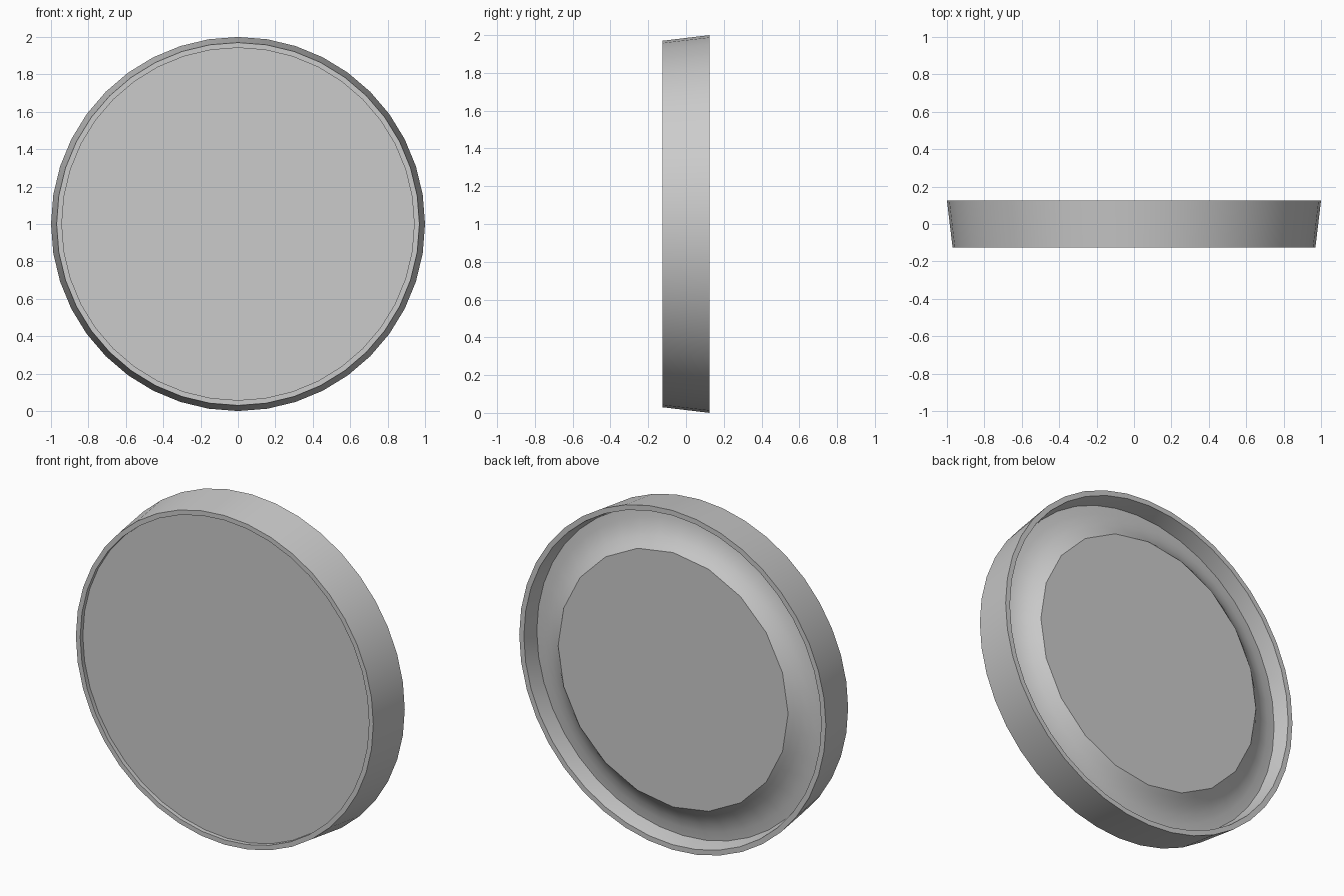
import bpy, bmesh, math

if "Cube" in bpy.data.objects:
    bpy.data.objects.remove(bpy.data.objects["Cube"])

N = 40          # sides of the round parts
CENTRE_Z = 1.0


def lathe(name, profile, closed=False, cap=False, coarse_last=False):
    """Spin (radius, y) points around the y axis through the disc centre."""
    bm = bmesh.new()
    rings = []
    for k, (r, y) in enumerate(profile):
        ring = []
        for i in range(N):
            a = 2 * math.pi * i / N
            rr = r
            # every second point sits on the chord: half as many sides
            if coarse_last and k == len(profile) - 1 and i % 2:
                rr = r * math.cos(2 * math.pi / N)
            ring.append(bm.verts.new((rr * math.sin(a), y, CENTRE_Z + rr * math.cos(a))))
        rings.append(ring)
    pairs = list(zip(rings, rings[1:]))
    if closed:
        pairs.append((rings[-1], rings[0]))
    for a, b in pairs:
        for i in range(N):
            j = (i + 1) % N
            bm.faces.new((a[i], a[j], b[j], b[i]))
    if cap:
        bm.faces.new(rings[-1])
    bmesh.ops.recalc_face_normals(bm, faces=bm.faces)
    mesh = bpy.data.meshes.new(name)
    bm.to_mesh(mesh)
    bm.free()
    ob = bpy.data.objects.new(name, mesh)
    bpy.context.collection.objects.link(ob)
    return ob


def face_towards(ob, sign):
    """Make an open shell's normals point to the front (-1) or back (+1)."""
    if ob.data.polygons[-1].normal.y * sign < 0:
        ob.data.flip_normals()


# Tapered housing ring with a front lip and an open back
housing = lathe("housing_ring", [
    (0.97, -0.125), (1.0, 0.125), (0.97, 0.125),
    (0.952, 0.03), (0.942, -0.10), (0.942, -0.125)], closed=True)

# Flat front panel, slightly recessed behind the lip
panel = lathe("front_panel", [(0.943, -0.10)], cap=True)
face_towards(panel, -1)

# Raised back cover: flat outer edge sweeping up to a coarser flat cap
cover = lathe("back_cover", [
    (0.953, 0.03), (0.90, 0.036), (0.85, 0.05),
    (0.805, 0.073), (0.77, 0.10), (0.75, 0.12)],
    cap=True, coarse_last=True)
face_towards(cover, 1)

# Smooth shading with crisp edges
for ob in (housing, panel, cover):
    bpy.ops.object.select_all(action='DESELECT')
    ob.select_set(True)
    bpy.context.view_layer.objects.active = ob
    bpy.ops.object.shade_smooth_by_angle(angle=math.radians(30))
